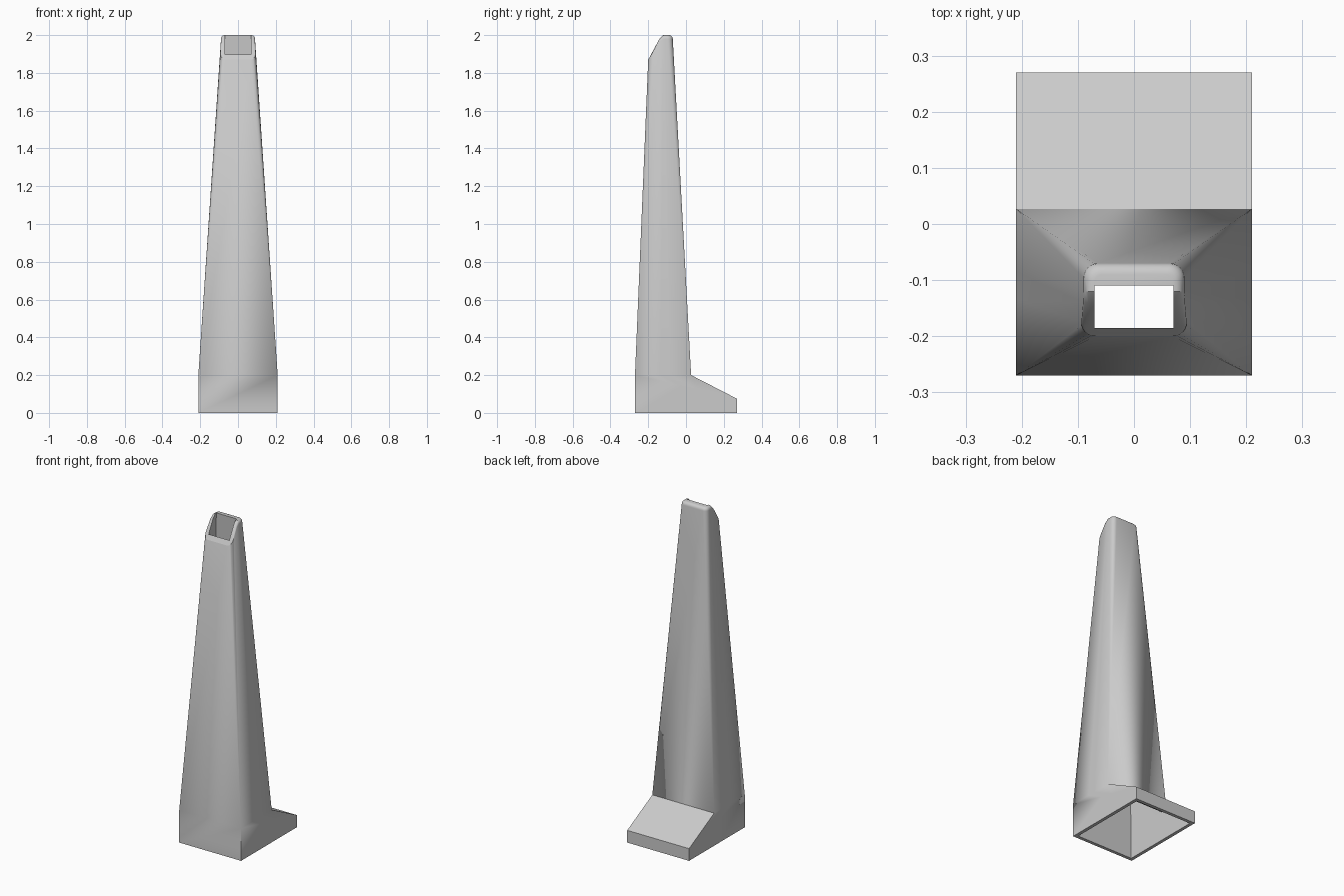
import bpy, bmesh, math

if "Cube" in bpy.data.objects:
    bpy.data.objects.remove(bpy.data.objects["Cube"])

SEG = 6  # steps per rounded corner


def ring(hw, front, back, r, side_ys, height):
    """Rounded rectangle loop; height(y) gives z at each point."""
    pts = []

    def corner(cx, cy, start):
        for i in range(SEG + 1):
            a = math.radians(start + 90 * i / SEG)
            pts.append((cx + r * math.cos(a), cy + r * math.sin(a)))

    corner(-hw + r, front + r, 180)
    corner(hw - r, front + r, 270)
    pts.extend((hw, y) for y in side_ys)
    corner(hw - r, back - r, 0)
    corner(-hw + r, back - r, 90)
    pts.extend((-hw, y) for y in reversed(side_ys))
    return [(x, y, height(y)) for x, y in pts]


def mids(front, back):
    return [front + (back - front) * t for t in (0.45, 0.62)]


def base_ring(hw, front, back, zf, zb):
    return ring(hw, front, back, 0, mids(front, back),
                lambda y: zf + (zb - zf) * (y - front) / (back - front))


def rim_height(y):
    """Mouth slopes up from the front lip, then runs level."""
    return min(1.87 + 1.85 * (y + 0.2), 2.0)


def rim_ring(inset, drop):
    def height(y):
        return rim_height(y) - drop * min(1, max(0, (y + 0.2) / 0.08))
    pts = ring(0.09 - inset, -0.2 + inset * 0.4, -0.07 - inset,
               0.026 - inset * 0.6, [-0.14, -0.12], height)
    # follow the taper where the rim is lower
    return [(x * (1 + 0.6 * max(0, 1.98 - z)), y, z) for x, y, z in pts]


# Outer skin: foot, sloped toe, tapered shaft
rings = [base_ring(0.21, -0.27, 0.27, 0, 0),
         base_ring(0.21, -0.27, 0.27, 0.2, 0.075),
         base_ring(0.21, -0.27, 0.027, 0.2, 0.2)]
# Rounded rim
R = 0.02
for k in range(6):
    a = math.radians(18 * k)
    rings.append(rim_ring(R * (1 - math.cos(a)), R * (1 - math.sin(a))))
# Inner skin, from the mouth down to the open underside
rings += [ring(0.07, -0.185, -0.11, 0, [-0.14, -0.12], rim_height),
          base_ring(0.19, -0.25, 0.007, 0.18, 0.18),
          base_ring(0.19, -0.25, 0.25, 0.18, 0.06),
          base_ring(0.19, -0.25, 0.25, 0, 0)]

bm = bmesh.new()
loops = [[bm.verts.new(p) for p in pts] for pts in rings]
n = len(loops[0])
for k, a in enumerate(loops):
    b = loops[(k + 1) % len(loops)]
    for i in range(n):
        j = (i + 1) % n
        bm.faces.new((a[i], a[j], b[j], b[i]))
bmesh.ops.remove_doubles(bm, verts=bm.verts, dist=0.0003)
bmesh.ops.dissolve_degenerate(bm, edges=bm.edges, dist=0.0001)
bmesh.ops.recalc_face_normals(bm, faces=bm.faces)

mesh = bpy.data.meshes.new("tapered_nozzle")
bm.to_mesh(mesh)
bm.free()
nozzle = bpy.data.objects.new("tapered_nozzle", mesh)
bpy.context.collection.objects.link(nozzle)

grey = bpy.data.materials.new("light_grey")
grey.diffuse_color = (0.6, 0.6, 0.6, 1)
grey.use_nodes = True
grey.node_tree.nodes["Principled BSDF"].inputs["Base Color"].default_value = grey.diffuse_color
mesh.materials.append(grey)

bpy.context.view_layer.objects.active = nozzle
nozzle.select_set(True)
bpy.ops.object.shade_smooth_by_angle(angle=math.radians(30))
